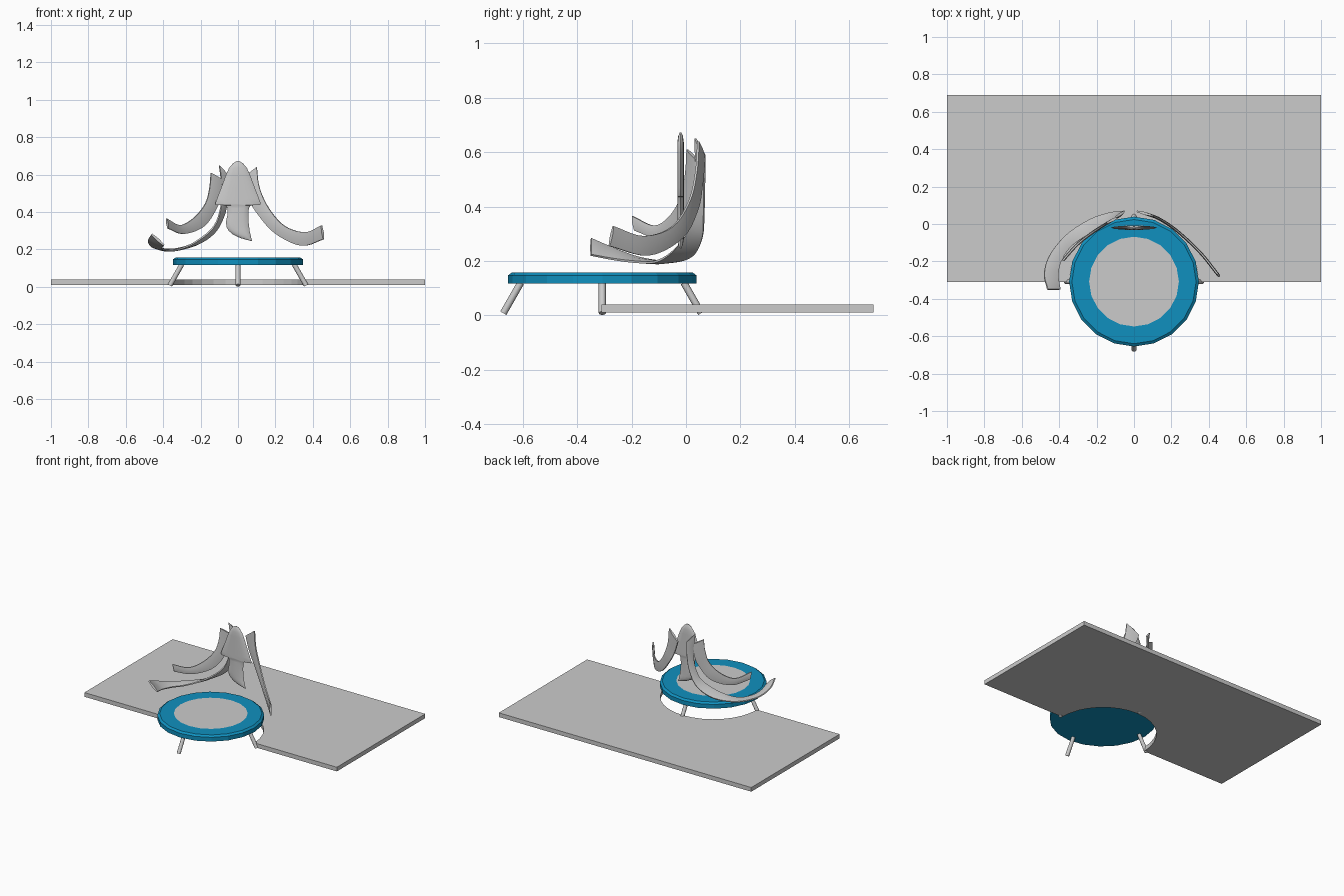
import bpy, bmesh, math
from mathutils import Vector

if "Cube" in bpy.data.objects:
    bpy.data.objects.remove(bpy.data.objects["Cube"])

CY = -0.308  # centre line of the round platform


def finish(name, bm, mat=None, smooth=None):
    bmesh.ops.recalc_face_normals(bm, faces=bm.faces)
    me = bpy.data.meshes.new(name)
    bm.to_mesh(me)
    bm.free()
    ob = bpy.data.objects.new(name, me)
    bpy.context.collection.objects.link(ob)
    if mat:
        me.materials.append(mat)
    if smooth:
        bpy.ops.object.select_all(action='DESELECT')
        ob.select_set(True)
        bpy.context.view_layer.objects.active = ob
        bpy.ops.object.shade_smooth_by_angle(angle=math.radians(smooth))
    return ob


def spline(pts, n, closed=False):
    """Catmull-Rom curve through pts, n steps per span."""
    p = [Vector(q) for q in pts]
    m = len(p)
    if closed:
        get = lambda i: p[i % m]
    else:
        ext = [2 * p[0] - p[1]] + p + [2 * p[-1] - p[-2]]
        get = lambda i: ext[i + 1]
    out = []
    for i in range(m if closed else m - 1):
        a, b, c, d = get(i - 1), get(i), get(i + 1), get(i + 2)
        for k in range(n):
            t = k / n
            out.append(0.5 * (2 * b + (c - a) * t + (2 * a - 5 * b + 4 * c - d) * t * t
                              + (3 * b - a - 3 * c + d) * t ** 3))
    if not closed:
        out.append(p[-1])
    return out


def extrude_outline(name, pts, height):
    bm = bmesh.new()
    face = bm.faces.new([bm.verts.new(q) for q in pts])
    ext = bmesh.ops.extrude_face_region(bm, geom=[face])
    vs = [g for g in ext['geom'] if isinstance(g, bmesh.types.BMVert)]
    bmesh.ops.translate(bm, verts=vs, vec=(0, 0, height))
    return finish(name, bm)


def band(name, upper, lower, thick=0.016):
    """Curved blade lofted between two edge curves, given a thickness."""
    bm = bmesh.new()
    U, L = spline(upper, 5), spline(lower, 5)
    n = len(U)
    rows = []
    for i in range(n):
        along = (U[min(i + 1, n - 1)] + L[min(i + 1, n - 1)]) - (U[max(i - 1, 0)] + L[max(i - 1, 0)])
        nor = along.cross(U[i] - L[i]).normalized() * thick / 2
        mid = (U[i] + L[i]) / 2
        rows.append([bm.verts.new(q) for q in
                     (U[i] + nor * .5, mid + nor, L[i] + nor * .5,
                      L[i] - nor * .5, mid - nor, U[i] - nor * .5)])
    for a, b in zip(rows, rows[1:]):
        for k in range(6):
            j = (k + 1) % 6
            bm.faces.new((a[k], a[j], b[j], b[k]))
    bm.faces.new(rows[0])
    bm.faces.new(rows[-1])
    return finish(name, bm, smooth=40)


def on_sheet(pts, ys):
    """Place (x, z) points on a vertical curved sheet y(x)."""
    out = []
    for x, z in pts:
        for (x0, y0), (x1, y1) in zip(ys, ys[1:]):
            if abs(x) <= x1 or x1 == ys[-1][0]:
                out.append((x, y0 + (y1 - y0) * (abs(x) - x0) / (x1 - x0), z))
                break
    return out


blue = bpy.data.materials.new("rim_blue")
blue.diffuse_color = (0.005, 0.28, 0.52, 1)
blue.use_nodes = True
blue.node_tree.nodes["Principled BSDF"].inputs["Base Color"].default_value = blue.diffuse_color

# Base slab with a half-round notch in the front edge
arc = [(0.345 * math.cos(a), -0.31 + 0.345 * math.sin(a), 0.01)
       for a in (math.pi * (1 - k / 16) for k in range(17))]
extrude_outline("base_slab", [(-1, -.31, .01)] + arc + [(1, -.31, .01), (1, .69, .01), (-1, .69, .01)], 0.03)

# Round platform: faceted rim and flush mat
SIDES = 20
bm = bmesh.new()
rings = []
for r, z in ((0.347, .117), (0.347, .147), (0.332, .158), (0.24, .158)):
    rings.append([bm.verts.new((r * math.cos(2 * math.pi * k / SIDES),
                                CY + r * math.sin(2 * math.pi * k / SIDES), z)) for k in range(SIDES)])
for a, b in zip(rings, rings[1:]):
    for k in range(SIDES):
        j = (k + 1) % SIDES
        bm.faces.new((a[k], a[j], b[j], b[k]))
bm.faces.new(rings[0])
finish("platform_rim", bm, blue)
bm = bmesh.new()
bm.faces.new([bm.verts.new((0.24 * math.cos(2 * math.pi * k / SIDES),
                            CY + 0.24 * math.sin(2 * math.pi * k / SIDES), .158)) for k in range(SIDES)])
finish("platform_mat", bm)

# Four splayed legs
for i in range(4):
    d = Vector((math.cos(i * math.pi / 2), math.sin(i * math.pi / 2), 0))
    top, foot = d * 0.30 + Vector((0, CY, .12)), d * 0.364 + Vector((0, CY, .008))
    bm = bmesh.new()
    bmesh.ops.create_cone(bm, cap_ends=True, segments=12, radius1=.013, radius2=.013,
                          depth=(top - foot).length)
    bm.transform((top - foot).to_track_quat('Z', 'Y').to_matrix().to_4x4())
    bmesh.ops.translate(bm, verts=bm.verts, vec=(top + foot) / 2)
    finish("leg_%d" % (i + 1), bm, smooth=40)

# Upright centre blade: rows of (z, left x, right x), lens-shaped section
rows = [(.672, -.008, .008), (.66, -.027, .027), (.635, -.048, .048), (.60, -.064, .064),
        (.53, -.09, .09), (.47, -.113, .113), (.445, -.122, .122), (.437, -.115, .115),
        (.436, -.065, .068), (.42, -.056, .058), (.385, -.056, .055), (.35, -.064, .056),
        (.32, -.062, .06), (.30, -.05, .062), (.28, -.028, .067), (.26, .015, .071), (.245, .07, .076)]
bm = bmesh.new()
grid = []
for z, l, r in rows:
    ring = []
    h = 0.011 * min(1, (r - l) / .08) + .001
    for k in range(12):
        a = 2 * math.pi * k / 12
        ring.append(bm.verts.new(((l + r) / 2 + (r - l) / 2 * math.cos(a), -.02 + h * math.sin(a), z)))
    grid.append(ring)
for a, b in zip(grid, grid[1:]):
    for k in range(12):
        j = (k + 1) % 12
        bm.faces.new((a[k], a[j], b[j], b[k]))
bm.faces.new(grid[0])
bm.faces.new(grid[-1])
finish("centre_blade", bm, smooth=40)

# Sweeping side bands
right_y = [(0, .072), (.1, .045), (.165, .012), (.23, -.035), (.3, -.095), (.38, -.18), (.46, -.285)]
band("right_band",
     on_sheet([(.10, .64), (.115, .53), (.165, .42), (.25, .325), (.36, .292), (.447, .328)], right_y),
     on_sheet([(.015, .575), (.05, .48), (.105, .39), (.20, .285), (.34, .22), (.458, .255)], right_y))

left_y = [(0, .075), (.09, .035), (.145, .005), (.23, -.05), (.31, -.115), (.385, -.2)]
band("left_upper_band",
     on_sheet([(-.145, .61), (-.152, .53), (-.175, .445), (-.235, .37), (-.31, .33), (-.382, .365)], left_y),
     on_sheet([(-.085, .575), (-.09, .50), (-.11, .43), (-.18, .325), (-.29, .283), (-.375, .312)], left_y))

band("left_lower_band",
     [(-.10, .035, .65), (-.085, .035, .52), (-.095, .03, .41), (-.135, .01, .315), (-.235, -.05, .235),
      (-.33, -.115, .197), (-.385, -.19, .197), (-.405, -.27, .207), (-.395, -.35, .222)],
     [(-.05, .068, .59), (-.055, .068, .48), (-.075, .066, .38), (-.13, .06, .285), (-.235, .025, .22),
      (-.36, -.055, .197), (-.45, -.165, .21), (-.48, -.265, .245), (-.462, -.35, .282)])
